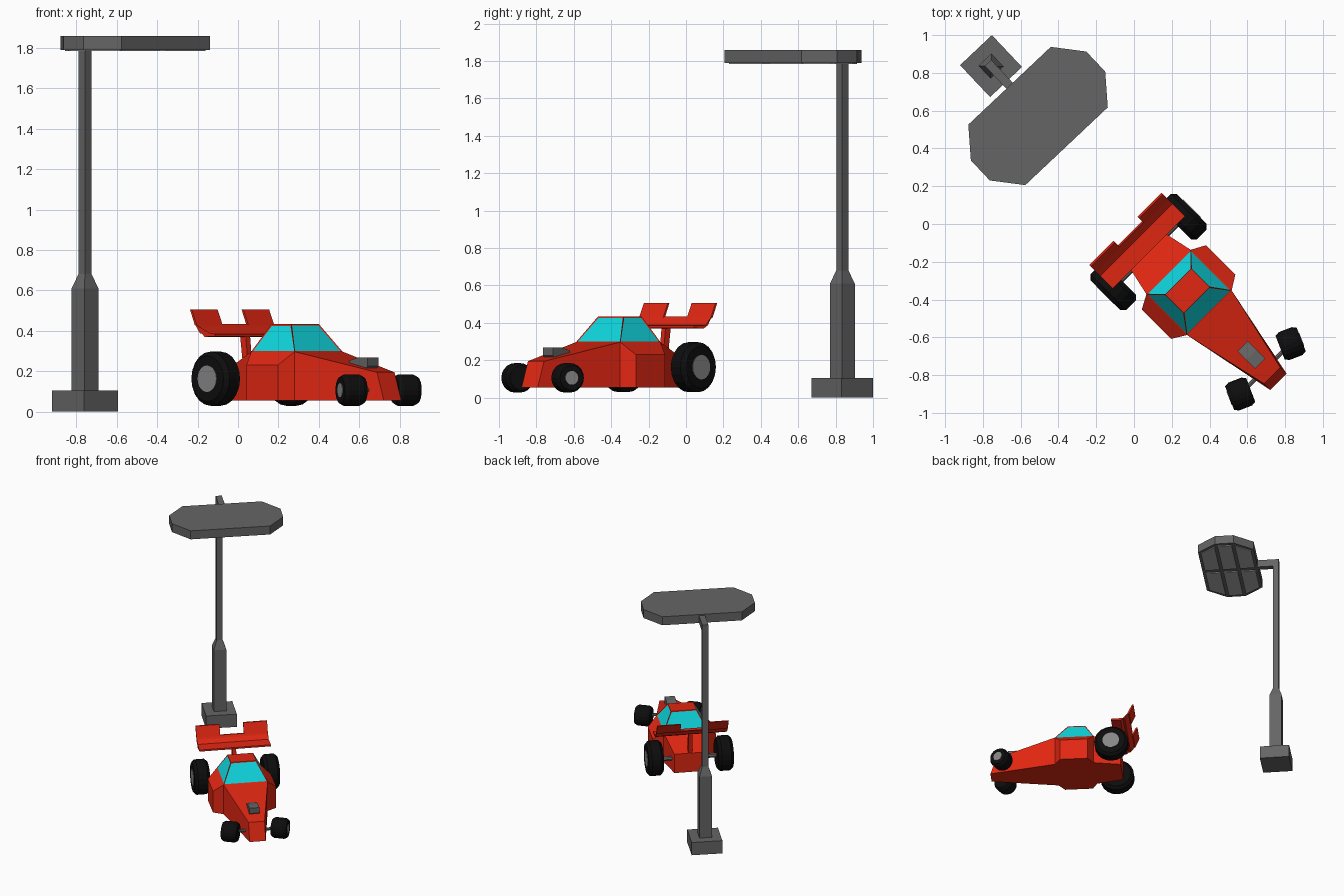
import bpy, bmesh, math
from mathutils import Matrix, Vector

if "Cube" in bpy.data.objects:
    bpy.data.objects.remove(bpy.data.objects["Cube"])


def mat(name, r, g, b):
    m = bpy.data.materials.new(name)
    m.diffuse_color = (r, g, b, 1)
    m.use_nodes = True
    m.node_tree.nodes["Principled BSDF"].inputs["Base Color"].default_value = m.diffuse_color
    return m


RED = mat("body_red", 0.75, 0.02, 0.006)
CYAN = mat("window_cyan", 0.005, 0.68, 0.74)
BLACK = mat("tyre_black", 0.004, 0.004, 0.004)
GREY = mat("metal_grey", 0.13, 0.13, 0.13)
HUB = mat("hub_grey", 0.24, 0.24, 0.24)
PANEL = mat("light_panel_grey", 0.42, 0.42, 0.42)

# Local frames: car has x forward, y left; lamp has x along its arm
CAR = Matrix.Translation((0.077, -0.148, 0)) @ Matrix.Rotation(math.radians(-45), 4, 'Z')
LAMP = Matrix.Translation((-0.757, 0.836, 0)) @ Matrix.Rotation(math.radians(-46.7), 4, 'Z')


def finish(name, bm, frame, *mats):
    bmesh.ops.recalc_face_normals(bm, faces=bm.faces)
    bm.transform(frame)
    me = bpy.data.meshes.new(name)
    bm.to_mesh(me)
    bm.free()
    for m in mats:
        me.materials.append(m)
    ob = bpy.data.objects.new(name, me)
    bpy.context.collection.objects.link(ob)
    return ob


def bridge(bm, rings, cap=True):
    """Skin a list of closed rings of points."""
    vr = [[bm.verts.new(p) for p in ring] for ring in rings]
    n = len(vr[0])
    for a, b in zip(vr, vr[1:]):
        for i in range(n):
            bm.faces.new((a[i], a[(i + 1) % n], b[(i + 1) % n], b[i]))
    if cap:
        bm.faces.new(vr[0][::-1])
        bm.faces.new(vr[-1])
    return vr


def prism(name, outline, z0, z1, frame, m):
    bm = bmesh.new()
    bridge(bm, [[(x, y, z) for x, y in outline] for z in (z0, z1)])
    return finish(name, bm, frame, m)


def side_extrude(name, profile, y0, y1, frame, m):
    """Extrude an x-z profile sideways."""
    bm = bmesh.new()
    bridge(bm, [[(x, y, z) for x, z in profile] for y in (y0, y1)])
    return finish(name, bm, frame, m)


def lathe(name, profile, frame, m, n=20):
    """Turn (y, radius) points about the local y axis."""
    bm = bmesh.new()
    bridge(bm, [[(r * math.cos(2 * math.pi * i / n), y, r * math.sin(2 * math.pi * i / n))
                 for i in range(n)] for y, r in profile])
    return finish(name, bm, frame, m)


# ---- Street lamp ----
def square(h, z):
    return [(-h, -h, z), (h, -h, z), (h, h, z), (-h, h, z)]


bm = bmesh.new()
bridge(bm, [square(0.116, 0), square(0.116, 0.105)])
finish("lamp_base", bm, LAMP, GREY)
bm = bmesh.new()
bridge(bm, [square(0.047, 0.1), square(0.047, 0.61), square(0.023, 0.68), square(0.023, 1.80)])
finish("lamp_pole", bm, LAMP, GREY)
side_extrude("lamp_arm", [(-0.023, 1.79), (0.16, 1.79), (0.16, 1.85), (-0.023, 1.85)],
             -0.023, 0.023, LAMP, GREY)
cx = 0.363
half = [(-0.22, 0.30), (-0.073, 0.42), (0.073, 0.42), (0.22, 0.30)]
octagon = half + [(-x, -y) for x, y in half]
prism("lamp_head", [(cx + x, y) for x, y in octagon], 1.79, 1.86, LAMP, GREY)

# Light panels: two rows of three, outer ones following the cut corners
mid = [(-0.056, 0.022), (0.056, 0.022), (0.056, 0.39), (-0.056, 0.39)]
outer = [(0.08, 0.022), (0.198, 0.022), (0.198, 0.29), (0.08, 0.38)]
for s in (1, -1):
    for shape, f in ((mid, 1), (outer, 1), (outer, -1)):
        prism("light_panel", [(cx + x * f, y * s) for x, y in shape], 1.784, 1.792, LAMP, PANEL)

# ---- Car body: one side of the outline as (x bottom, x top, y, z top) ----
side = [(0.973, 0.925, 0.061, 0.195), (0.455, 0.455, 0.167, 0.297), (0.41, 0.41, 0.24, 0.23),
        (0.19, 0.19, 0.24, 0.23), (0.15, 0.15, 0.166, 0.297), (-0.06, -0.06, 0.12, 0.21)]
bm = bmesh.new()
low, top = {}, {}
for s in (1, -1):
    low[s] = [bm.verts.new((p[0], p[2] * s, 0.055)) for p in side]
    top[s] = [bm.verts.new((p[1], p[2] * s, p[3])) for p in side]
    for i in range(5):
        bm.faces.new((low[s][i], low[s][i + 1], top[s][i + 1], top[s][i]))
    bm.faces.new(top[s][1:5])                                      # pod top
for i in (0, 5):                                                   # nose and tail
    bm.faces.new((low[1][i], low[-1][i], top[-1][i], top[1][i]))
for i, j in ((0, 1), (4, 5)):                                      # bonnet and rear deck
    bm.faces.new((top[1][i], top[-1][i], top[-1][j], top[1][j]))
bm.faces.new(low[1] + low[-1][::-1])

# Cabin rises from the body, with inset glass on its four sides
base = [top[1][1], top[-1][1], top[-1][4], top[1][4]]
roof = [bm.verts.new(p) for p in ((0.36, 0.097, 0.433), (0.36, -0.097, 0.433),
                                  (0.222, -0.097, 0.433), (0.222, 0.097, 0.433))]
bm.faces.new(roof)
glass = [bm.faces.new((base[i], base[(i + 1) % 4], roof[(i + 1) % 4], roof[i])) for i in range(4)]
bmesh.ops.recalc_face_normals(bm, faces=bm.faces)
bmesh.ops.inset_individual(bm, faces=glass, thickness=0.009, depth=-0.003)
for f in glass:
    f.material_index = 1
finish("car_body", bm, CAR, RED, CYAN)

# Bonnet scoop
side_extrude("bonnet_scoop", [(0.705, 0.235), (0.705, 0.252), (0.77, 0.268), (0.835, 0.268),
                              (0.835, 0.225), (0.82, 0.21)], -0.038, 0.038, CAR, GREY)

# Rear wing: main plane, two raised flaps and a strut
side_extrude("wing_plane", [(0.003, 0.372), (0.003, 0.385), (-0.105, 0.388), (-0.13, 0.433),
                            (-0.14, 0.433), (-0.115, 0.372)][:5] + [(-0.072, 0.37)],
             -0.271, 0.271, CAR, RED)
for s in (1, -1):
    side_extrude("wing_flap", [(-0.126, 0.428), (-0.162, 0.506), (-0.174, 0.506), (-0.14, 0.428)],
                 0.09 * s, 0.271 * s, CAR, RED)
side_extrude("wing_strut", [(-0.02, 0.2), (-0.04, 0.38), (-0.08, 0.38), (-0.055, 0.2)],
             -0.015, 0.015, CAR, RED)


# Wheels: tyre plus outer hub disc
def wheel(prefix, x, y, z, r, w, hub_r, steer):
    f = CAR @ Matrix.Translation((x, y, z)) @ Matrix.Rotation(math.radians(steer), 4, 'Z')
    lathe(prefix + "_tyre", [(-w, hub_r), (-w, r * 0.84), (-w * 0.62, r), (w * 0.62, r),
                             (w, r * 0.84), (w, hub_r)], f, BLACK)
    s = 1 if y > 0 else -1
    lathe(prefix + "_hub", [(s * w * 0.5, hub_r), (s * (w + 0.003), hub_r)], f, HUB)


def axle(name, x, z, r, h):
    lathe(name, [(-h, r), (h, r)], CAR @ Matrix.Translation((x, 0, z)), GREY, 8)


for s in (1, -1):
    wheel("rear_wheel", 0, 0.265 * s, 0.163, 0.134, 0.058, 0.066, 0)
    wheel("front_wheel", 0.875, 0.189 * s, 0.106, 0.079, 0.06, 0.037, -24)
axle("rear_axle", 0, 0.15, 0.018, 0.23)
axle("front_axle", 0.875, 0.106, 0.012, 0.16)
